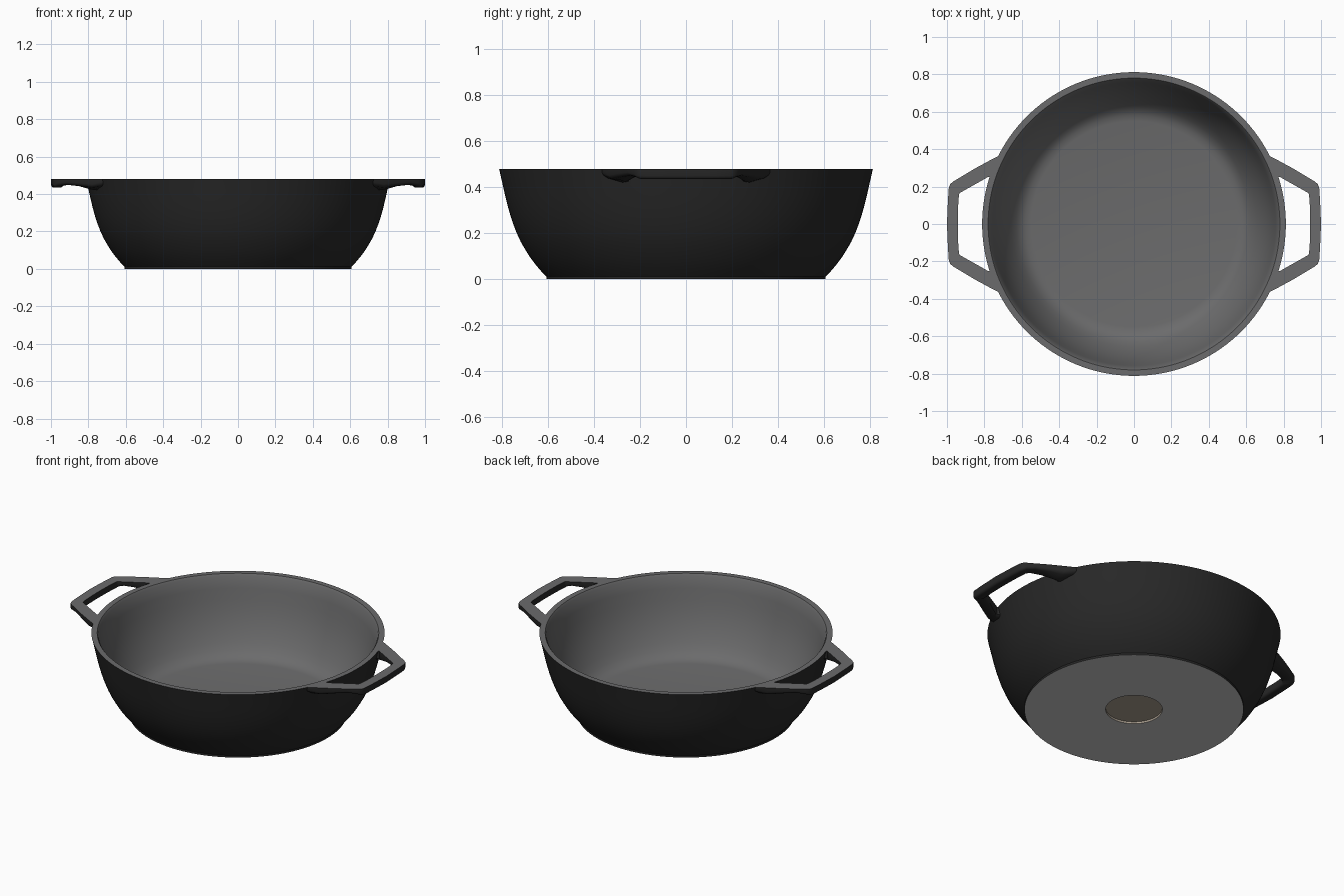
import bpy, bmesh, math

if "Cube" in bpy.data.objects:
    bpy.data.objects.remove(bpy.data.objects["Cube"])

def material(name, rgb):
    m = bpy.data.materials.new(name)
    m.diffuse_color = (*rgb, 1.0)
    m.use_nodes = True
    m.node_tree.nodes["Principled BSDF"].inputs["Base Color"].default_value = m.diffuse_color
    return m

BLACK = material("black enamel", (0.021, 0.021, 0.021))
GRAY = material("dark gray iron", (0.147, 0.147, 0.149))
SILVER = material("pale gray underside", (0.56, 0.56, 0.56))
BROWN = material("tan base disc", (0.39, 0.335, 0.27))

def finish(bm, name, mats, angle):
    bmesh.ops.recalc_face_normals(bm, faces=bm.faces)
    me = bpy.data.meshes.new(name)
    bm.to_mesh(me)
    bm.free()
    ob = bpy.data.objects.new(name, me)
    bpy.context.collection.objects.link(ob)
    for m in mats:
        me.materials.append(m)
    bpy.ops.object.select_all(action='DESELECT')
    ob.select_set(True)
    bpy.context.view_layer.objects.active = ob
    bpy.ops.object.shade_smooth_by_angle(angle=math.radians(angle))
    return ob

def lathe(name, profile, mats, rule, n=144):
    """Revolve (r, z) points around z; rule(i) gives the material of band i."""
    bm = bmesh.new()
    rings = []
    for r, z in profile:
        if r == 0:
            rings.append([bm.verts.new((0, 0, z))] * n)
        else:
            rings.append([bm.verts.new((r * math.cos(2 * math.pi * k / n),
                                        r * math.sin(2 * math.pi * k / n), z))
                          for k in range(n)])
    for i, (a, b) in enumerate(zip(rings, rings[1:])):
        for k in range(n):
            j = (k + 1) % n
            quad = list(dict.fromkeys((a[k], a[j], b[j], b[k])))
            bm.faces.new(quad).material_index = rule(i)
    return finish(bm, name, mats, 32)

# Pot body: underside with recess, curved outer wall, rim, inner wall, floor
under = [(0, .012), (.157, .012), (.157, 0), (.607, 0)]
outer = [(.607, .012), (.632, .038), (.657, .068), (.679, .098), (.699, .13),
         (.718, .163), (.735, .20), (.750, .238), (.763, .278), (.775, .32),
         (.786, .365), (.796, .41), (.812, .48)]
inner = [(.78, .48), (.772, .468), (.757, .40), (.743, .335), (.727, .275),
         (.706, .215), (.682, .162), (.656, .115), (.63, .078), (.605, .054),
         (.58, .041), (.55, .035), (0, .035)]

def pot_rule(i):
    if i < 2:
        return 2                      # recessed disc
    if i == 2:
        return 3                      # flat underside
    return 0 if i < len(under) + len(outer) - 1 else 1

lathe("pot_body", under + outer + inner, [BLACK, GRAY, BROWN, SILVER], pot_rule)

# Handles: loop swept through (outer xy, inner xy, underside z, outer lift) sections
TOP = 0.48
half = [((.695, .376), (.757, .240), .420, .040),
        ((.727, .363), (.778, .253), .418, .030),
        ((.780, .335), (.800, .240), .426, .012),
        ((.850, .297), (.850, .212), .442, .003),
        ((.920, .255), (.905, .181), .450, 0),
        ((.965, .228), (.928, .168), .444, 0),
        ((.982, .214), (.933, .164), .437, 0),
        ((.990, .196), (.936, .156), .435, 0),
        ((.995, .120), (.940, .100), .435, 0)]
middle = [((1.0, 0), (.942, 0), .435, 0)]
flip = [((o[0], -o[1]), (i[0], -i[1]), z, d) for o, i, z, d in reversed(half)]
sections = half + middle + flip

def handle(name, side):
    bm = bmesh.new()
    rings = []
    for o, i, zb, lift in sections:
        def at(t, z):
            z = min(z + lift * (1 - t) ** 1.5, TOP) if z < TOP else z
            return bm.verts.new((side * (o[0] + (i[0] - o[0]) * t),
                                 o[1] + (i[1] - o[1]) * t, z))
        rings.append([at(0, TOP), at(1, TOP), at(1, zb + .014), at(.94, zb + .005),
                      at(.8, zb), at(.2, zb), at(.06, zb + .005), at(0, zb + .014)])
    for a, b in zip(rings, rings[1:]):
        for k in range(8):
            j = (k + 1) % 8
            f = bm.faces.new((a[k], a[j], b[j], b[k]))
            f.material_index = 1 if k == 0 else 0   # top face shows iron
    bm.faces.new(rings[0])
    bm.faces.new(rings[-1])
    return finish(bm, name, [BLACK, GRAY], 40)

handle("right_handle", 1)
handle("left_handle", -1)
